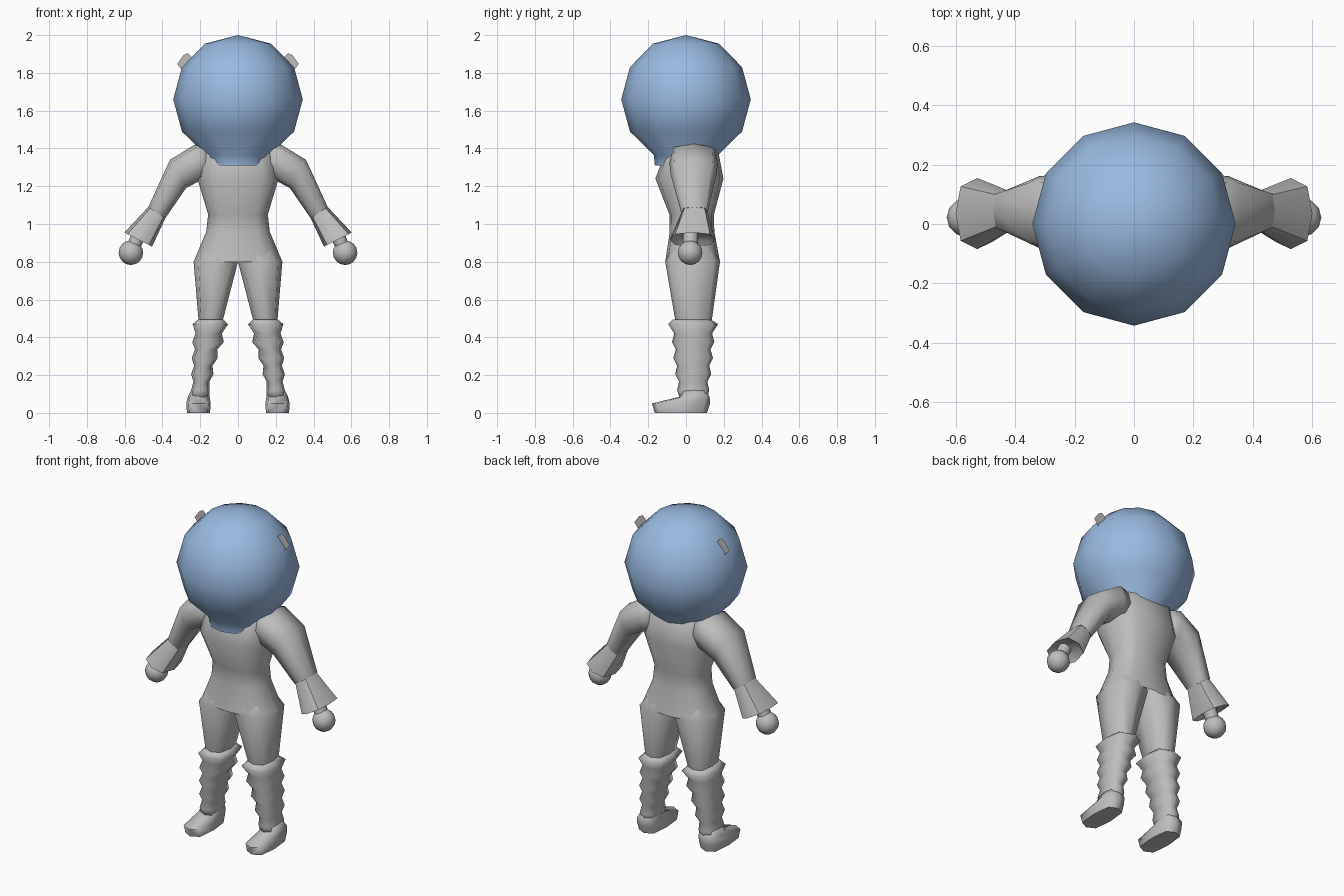
import bpy, bmesh, math
from mathutils import Vector

if "Cube" in bpy.data.objects:
    bpy.data.objects.remove(bpy.data.objects["Cube"])


def material(name, colour):
    m = bpy.data.materials.new(name)
    m.diffuse_color = colour
    m.use_nodes = True
    m.node_tree.nodes["Principled BSDF"].inputs["Base Color"].default_value = m.diffuse_color
    return m


GREY = material("suit grey", (0.51, 0.51, 0.51, 1.0))
GLASS = material("helmet glass blue", (0.32, 0.49, 0.75, 0.78))


def finish(bm, name, mat, angle):
    bmesh.ops.remove_doubles(bm, verts=bm.verts, dist=0.0003)
    bmesh.ops.recalc_face_normals(bm, faces=bm.faces)
    me = bpy.data.meshes.new(name)
    bm.to_mesh(me)
    bm.free()
    me.materials.append(mat)
    ob = bpy.data.objects.new(name, me)
    bpy.context.collection.objects.link(ob)
    bpy.ops.object.select_all(action='DESELECT')
    ob.select_set(True)
    bpy.context.view_layer.objects.active = ob
    bpy.ops.object.shade_smooth_by_angle(angle=math.radians(angle))
    return ob


def loft(name, rings, mat, sides=8, power=3.0, s=1, caps=True, angle=75):
    """Each ring: outer x,z / inner x,z / centre y / half depth y."""
    bm = bmesh.new()
    loops = []
    for x0, z0, x1, z1, yc, hy in rings:
        a, b = Vector((x0 * s, yc, z0)), Vector((x1 * s, yc, z1))
        mid, u = (a + b) / 2, (a - b) / 2
        loop = []
        for i in range(sides):
            t = 2 * math.pi * i / sides
            c, d = (math.copysign(abs(f) ** (2 / power), f) if abs(f) > 1e-6 else 0
                    for f in (math.cos(t), math.sin(t)))
            loop.append(bm.verts.new(mid + u * c + Vector((0, hy * d, 0))))
        loops.append(loop)
    for p, q in zip(loops, loops[1:]):
        for i in range(sides):
            j = (i + 1) % sides
            bm.faces.new((p[i], p[j], q[j], q[i]))
    if caps:
        bm.faces.new(loops[0])
        bm.faces.new(loops[-1])
    return finish(bm, name, mat, angle)


def level(w, z, yc, hy):
    return (w, z, -w, z, yc, hy)


# Torso from hips to shoulders, open where the thighs continue
loft("torso", [level(.235, .80, .035, .145), level(.168, .96, .032, .118),
               level(.158, 1.05, .03, .118), level(.215, 1.24, .018, .18),
               level(.19, 1.40, .033, .135), level(.13, 1.43, .035, .10)],
     GREY, sides=12, power=2.8, caps=False)

# Faceted helmet with a short neck ring
helmet = [level(r, z, 0, r) for r, z in
          ((.165, 1.31), (.17, 1.365), (.297, 1.49), (.343, 1.66), (.297, 1.83), (.175, 1.955), (.0001, 2.0))]
loft("helmet", helmet, GLASS, sides=12, power=2, caps=False)

for s, side in ((1, "left"), (-1, "right")):
    # Flat tab on the helmet
    bm = bmesh.new()
    bm.faces.new([bm.verts.new((x * s, .04, z)) for x, z in
                  ((.23, 1.87), (.265, 1.905), (.29, 1.892), (.322, 1.847), (.285, 1.80))])
    finish(bm, side + "_helmet_tab", GREY, 30)

    # Sleeve, flared cuff, wrist and hand
    loft(side + "_sleeve", [(.15, 1.41, .15, 1.24, .04, .11), (.22, 1.425, .20, 1.23, .04, .128),
                            (.36, 1.34, .275, 1.19, .04, .122), (.475, 1.09, .385, 1.03, .045, .07)],
         GREY, power=3.4, s=s)
    loft(side + "_cuff", [(.475, 1.09, .385, 1.03, .045, .07), (.602, .955, .455, .88, .035, .12),
                          (.565, .965, .465, .91, .035, .09)], GREY, s=s, power=2.6, angle=50)
    loft(side + "_wrist", [(.555, .97, .485, .935, .025, .04), (.588, .89, .522, .865, .022, .04)],
         GREY, power=2.2, s=s)
    bm = bmesh.new()
    bmesh.ops.create_uvsphere(bm, u_segments=12, v_segments=8, radius=.065)
    bmesh.ops.translate(bm, verts=bm.verts, vec=(.567 * s, .022, .848))
    finish(bm, side + "_hand", GREY, 60)

    # Thigh, its top tucked inside the hips
    loft(side + "_thigh", [(.15, .92, .0, .92, .033, .095), (.235, .80, .0, .80, .035, .145),
                           (.208, .48, .083, .48, .04, .095)], GREY, power=2.9, s=s)

    # Ribbed boot shaft: alternating wide and narrow rings
    ribs = [(.21, .495, .08, .03, .10), (.24, .47, .053, .038, .132), (.225, .42, .085, .038, .10),
            (.242, .375, .075, .038, .112), (.228, .335, .11, .038, .092), (.245, .29, .108, .038, .105),
            (.232, .25, .135, .038, .085), (.248, .205, .13, .038, .095), (.236, .165, .152, .038, .075),
            (.248, .12, .15, .038, .085), (.25, .07, .155, .04, .07)]
    loft(side + "_boot_shaft", [(o, z, i, z, yc, hy) for o, z, i, yc, hy in ribs],
         GREY, power=3.2, s=s, angle=100)

    # Foot with sloping toe
    loft(side + "_foot", [(.27, 0, .148, 0, -.027, .138), (.274, .05, .145, .05, -.026, .154),
                          (.265, .085, .15, .085, .045, .08), (.248, .12, .155, .12, .04, .065)],
         GREY, power=3.4, s=s, angle=70)
